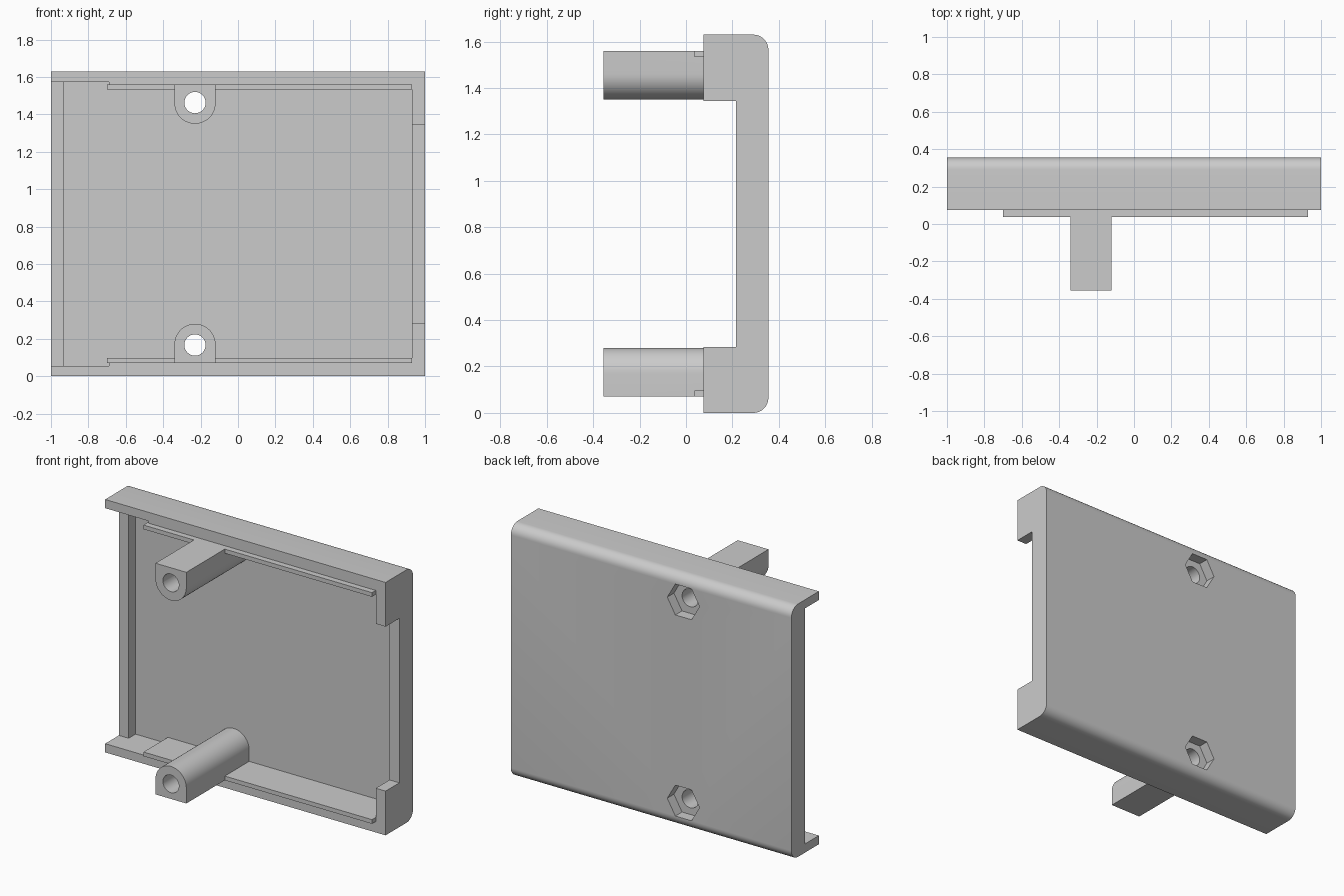
import bpy, bmesh
from math import sin, cos, pi, radians
from mathutils import Vector

if "Cube" in bpy.data.objects:
    bpy.data.objects.remove(bpy.data.objects["Cube"], do_unlink=True)

HEIGHT = 1.63
BACK, FLOOR, LIP, RIM = 0.355, 0.285, 0.215, 0.075   # y of the main levels
POST_X, HOLE_Z, POST_R = -0.23, 0.167, 0.11

grey = bpy.data.materials.new("plain grey")
grey.use_nodes = True
grey.diffuse_color = (0.6, 0.6, 0.6, 1)
grey.node_tree.nodes["Principled BSDF"].inputs["Base Color"].default_value = (0.6, 0.6, 0.6, 1)


def prism(name, points, direction):
    """Closed solid: a flat outline swept along a direction."""
    bm = bmesh.new()
    face = bm.faces.new([bm.verts.new(p) for p in points])
    swept = bmesh.ops.extrude_face_region(bm, geom=[face], use_keep_orig=True)["geom"]
    bmesh.ops.translate(bm, vec=Vector(direction),
                        verts=[v for v in swept if isinstance(v, bmesh.types.BMVert)])
    bmesh.ops.recalc_face_normals(bm, faces=bm.faces)
    mesh = bpy.data.meshes.new(name)
    bm.to_mesh(mesh)
    bm.free()
    mesh.materials.append(grey)
    obj = bpy.data.objects.new(name, mesh)
    bpy.context.collection.objects.link(obj)
    return obj


def box(name, x, y, z):
    outline = [(x[0], y[0], z[0]), (x[1], y[0], z[0]), (x[1], y[0], z[1]), (x[0], y[0], z[1])]
    return prism(name, outline, (0, y[1] - y[0], 0))


def arc(cx, cz, r, start, end, steps):
    angles = [radians(start + (end - start) * i / steps) for i in range(steps + 1)]
    return [(cx + r * cos(a), cz + r * sin(a)) for a in angles]


def combine(target, tool, operation):
    mod = target.modifiers.new(operation.lower(), "BOOLEAN")
    mod.operation, mod.solver, mod.object = operation, "EXACT", tool
    bpy.context.view_layer.objects.active = target
    bpy.ops.object.modifier_apply(modifier=mod.name)
    bpy.data.objects.remove(tool, do_unlink=True)


# Solid body with rounded rear edges
R = 0.065
side = [(RIM, 0)] + arc(BACK - R, R, R, -90, 0, 10) \
    + arc(BACK - R, HEIGHT - R, R, 0, 90, 10) + [(RIM, HEIGHT)]
cover = prism("cover", [(-1, y, z) for y, z in side], (2, 0, 0))

# Hollow interior, open left end and gap in the right wall
for x, back, low in (((-0.93, -0.69), FLOOR, 0.056), ((-0.7, 0.93), FLOOR, 0.08),
                     ((-1.1, -0.9), LIP, 0.056), ((0.9, 1.1), LIP, 0.285)):
    combine(cover, box("cutter", x, (-0.5, back), (low, HEIGHT - low)), "DIFFERENCE")

# Tongues and screw posts, mirrored bottom to top
for flip in (False, True):
    def mirror(z):
        return HEIGHT - z if flip else z

    tongue = box("tongue", (-0.7, 0.93), (0.037, 0.3), (mirror(0.07), mirror(0.097)))
    combine(cover, tongue, "UNION")
    outline = [(POST_X - POST_R, 0.07), (POST_X + POST_R, 0.07)] \
        + arc(POST_X, 0.17, POST_R, 0, 180, 24)
    post = prism("post", [(x, -BACK, mirror(z)) for x, z in outline], (0, BACK + 0.3, 0))
    combine(cover, post, "UNION")

# Screw holes with hexagonal nut pockets in the back
for z in (HOLE_Z, HEIGHT - HOLE_Z):
    for radius, sides, front in ((0.057, 32, -0.5), (0.115, 6, BACK - 0.068)):
        ring = arc(POST_X, z, radius, 0, 360, sides)[:-1]
        combine(cover, prism("cutter", [(x, front, h) for x, h in ring], (0, 0.5 - front, 0)),
                "DIFFERENCE")

bpy.ops.object.select_all(action="DESELECT")
cover.select_set(True)
bpy.context.view_layer.objects.active = cover
bpy.ops.object.shade_smooth_by_angle(angle=radians(30))
